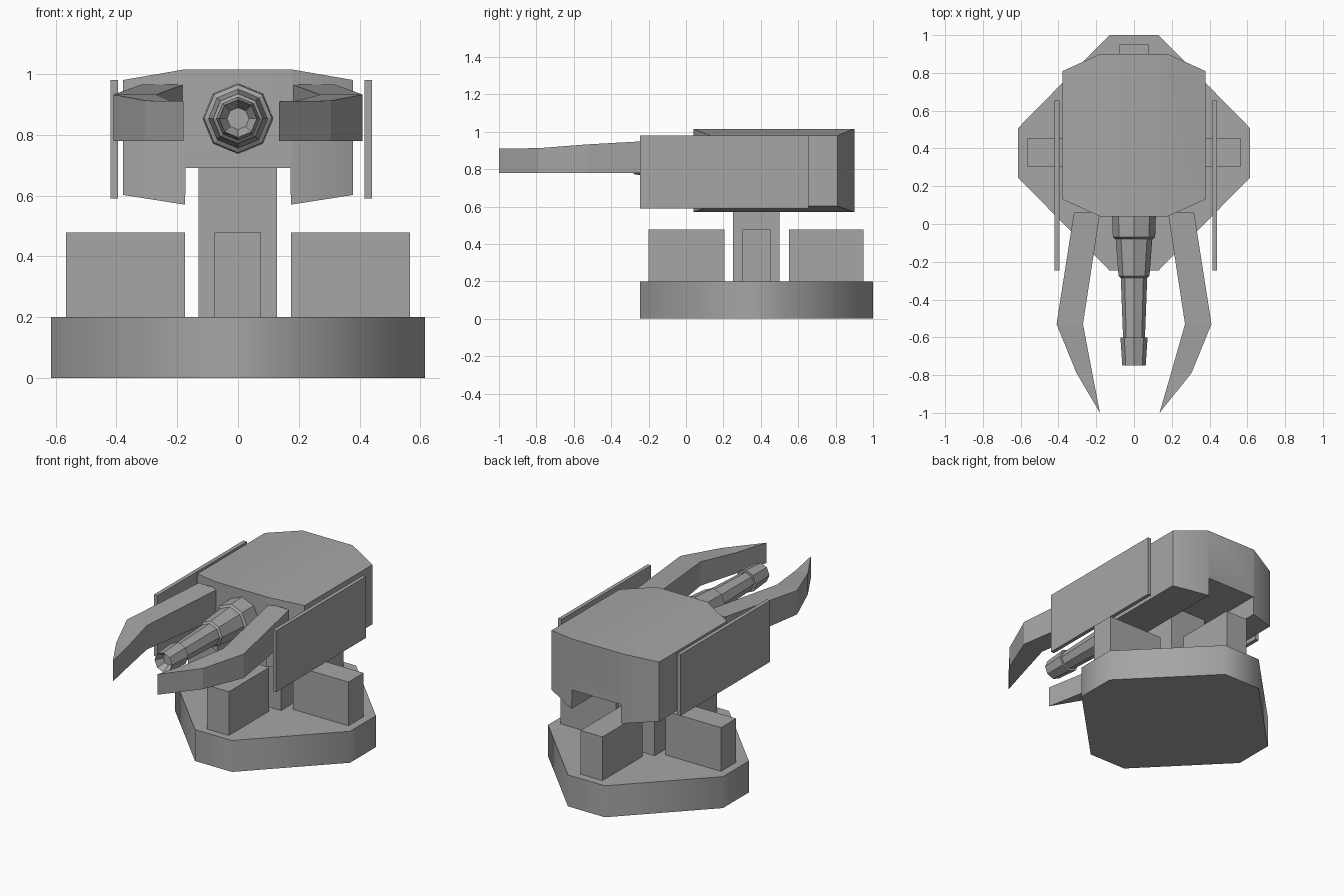
import bpy, bmesh, math
from mathutils import Vector

if "Cube" in bpy.data.objects:
    bpy.data.objects.remove(bpy.data.objects["Cube"])

grey = bpy.data.materials.new("mid_grey")
grey.diffuse_color = (0.38, 0.38, 0.38, 1)
grey.use_nodes = True
grey.node_tree.nodes["Principled BSDF"].inputs["Base Color"].default_value = grey.diffuse_color


def finish(name, bm, smooth_angle=None):
    bmesh.ops.recalc_face_normals(bm, faces=bm.faces)
    mesh = bpy.data.meshes.new(name)
    bm.to_mesh(mesh)
    bm.free()
    mesh.materials.append(grey)
    obj = bpy.data.objects.new(name, mesh)
    bpy.context.collection.objects.link(obj)
    if smooth_angle:
        bpy.ops.object.select_all(action='DESELECT')
        obj.select_set(True)
        bpy.context.view_layer.objects.active = obj
        bpy.ops.object.shade_smooth_by_angle(angle=math.radians(smooth_angle))
    return obj


def prism(points, offset):
    """Extrude a closed outline of 3D points along an offset."""
    bm = bmesh.new()
    face = bm.faces.new([bm.verts.new(p) for p in points])
    ext = bmesh.ops.extrude_face_region(bm, geom=[face], use_keep_orig=True)
    verts = [g for g in ext["geom"] if isinstance(g, bmesh.types.BMVert)]
    bmesh.ops.translate(bm, verts=verts, vec=offset)
    return bm


def box(name, x, y, z):
    outline = [(x[0], y[0], z[0]), (x[1], y[0], z[0]),
               (x[1], y[1], z[0]), (x[0], y[1], z[0])]
    return finish(name, prism(outline, (0, 0, z[1] - z[0])))


# Base: long-cornered octagon slab
cy = 0.377
octagon = [(0.13, -0.623), (0.615, -0.13), (0.615, 0.13), (0.13, 0.623)]
octagon += [(-x, y) for x, y in reversed(octagon)]
finish("base", prism([(x, y + cy, 0) for x, y in octagon], (0, 0, 0.2)), 50)

# Column and the four buttress blocks around it
box("column", (-0.13, 0.128), (0.25, 0.5), (0.2, 0.695))
box("front_block", (-0.078, 0.076), (-0.2, 0.205), (0.2, 0.478))
box("rear_block", (-0.078, 0.076), (0.55, 0.95), (0.2, 0.478))
box("left_block", (-0.565, -0.175), (0.303, 0.455), (0.2, 0.478))
box("right_block", (0.175, 0.565), (0.303, 0.455), (0.2, 0.478))

# Turret body: notched profile extruded front to back, then four corners cut
half = [(0.172, 0.69), (0.174, 0.57), (0.378, 0.602), (0.378, 0.98), (0.175, 1.015)]
profile = half + [(-x, z) for x, z in reversed(half)]
bm = prism([(x, 0.04, z) for x, z in profile], (0, 0.86, 0))
for sx in (-1, 1):
    for y, sy in ((0.04, -1), (0.90, 1)):
        bmesh.ops.bisect_plane(
            bm, geom=bm.verts[:] + bm.edges[:] + bm.faces[:],
            plane_co=(sx * 0.178, y, 0),
            plane_no=Vector((sx * 0.09, sy * 0.20, 0)).normalized(),
            clear_outer=True)
        rim = [e for e in bm.edges if e.is_boundary]
        bmesh.ops.holes_fill(bm, edges=rim, sides=0)
finish("turret_body", bm, 30)

# Side armour panels, held just clear of the body
box("left_panel", (-0.42, -0.395), (-0.245, 0.655), (0.59, 0.98))
box("right_panel", (0.416, 0.44), (-0.245, 0.655), (0.59, 0.98))


# Curved claws: cross-sections of inner and outer points running to a tip
def claw(name, side, tip_x):
    sections = [((0.18, 0.06), (0.318, 0.06), 0.965),
                ((0.27, -0.53), (0.41, -0.53), 0.932),
                ((0.272 - (0.272 - tip_x) * 0.55, -0.788), (0.305, -0.788), 0.912)]
    low = 0.78
    bm = bmesh.new()
    rings = []
    for inner, outer, top in sections:
        (xi, yi), (xo, yo) = inner, outer
        rings.append([bm.verts.new((side * x, y, z)) for x, y, z in
                      ((xi, yi, low), (xo, yo, low), (xo, yo, top), (xi, yi, top))])
    tip_low = bm.verts.new((side * tip_x, -1, low))
    tip_top = bm.verts.new((side * tip_x, -1, 0.91))
    bm.faces.new(rings[0])
    for a, b in zip(rings, rings[1:]):
        for i in range(4):
            j = (i + 1) % 4
            bm.faces.new((a[i], a[j], b[j], b[i]))
    a, b, c, d = rings[-1]
    bm.faces.new((a, b, tip_low))
    bm.faces.new((c, d, tip_top))
    bm.faces.new((b, c, tip_top, tip_low))
    bm.faces.new((d, a, tip_low, tip_top))
    finish(name, bm)


claw("left_claw", -1, 0.18)
claw("right_claw", 1, 0.135)

# Barrel: eight-sided stepped tube with a funnel-shaped muzzle
steps = [(0.05, 0.116), (-0.07, 0.112), (-0.08, 0.097), (-0.275, 0.082),
         (-0.285, 0.07), (-0.60, 0.058), (-0.60, 0.072), (-0.75, 0.062),
         (-0.70, 0.036)]
bm = bmesh.new()
rings = [[bm.verts.new((r * math.sin(k * math.pi / 4), y,
                        0.853 + r * math.cos(k * math.pi / 4)))
          for k in range(8)] for y, r in steps]
for a, b in zip(rings, rings[1:]):
    for i in range(8):
        j = (i + 1) % 8
        bm.faces.new((a[i], a[j], b[j], b[i]))
bm.faces.new(rings[0])
bm.faces.new(rings[-1])
finish("barrel", bm)
